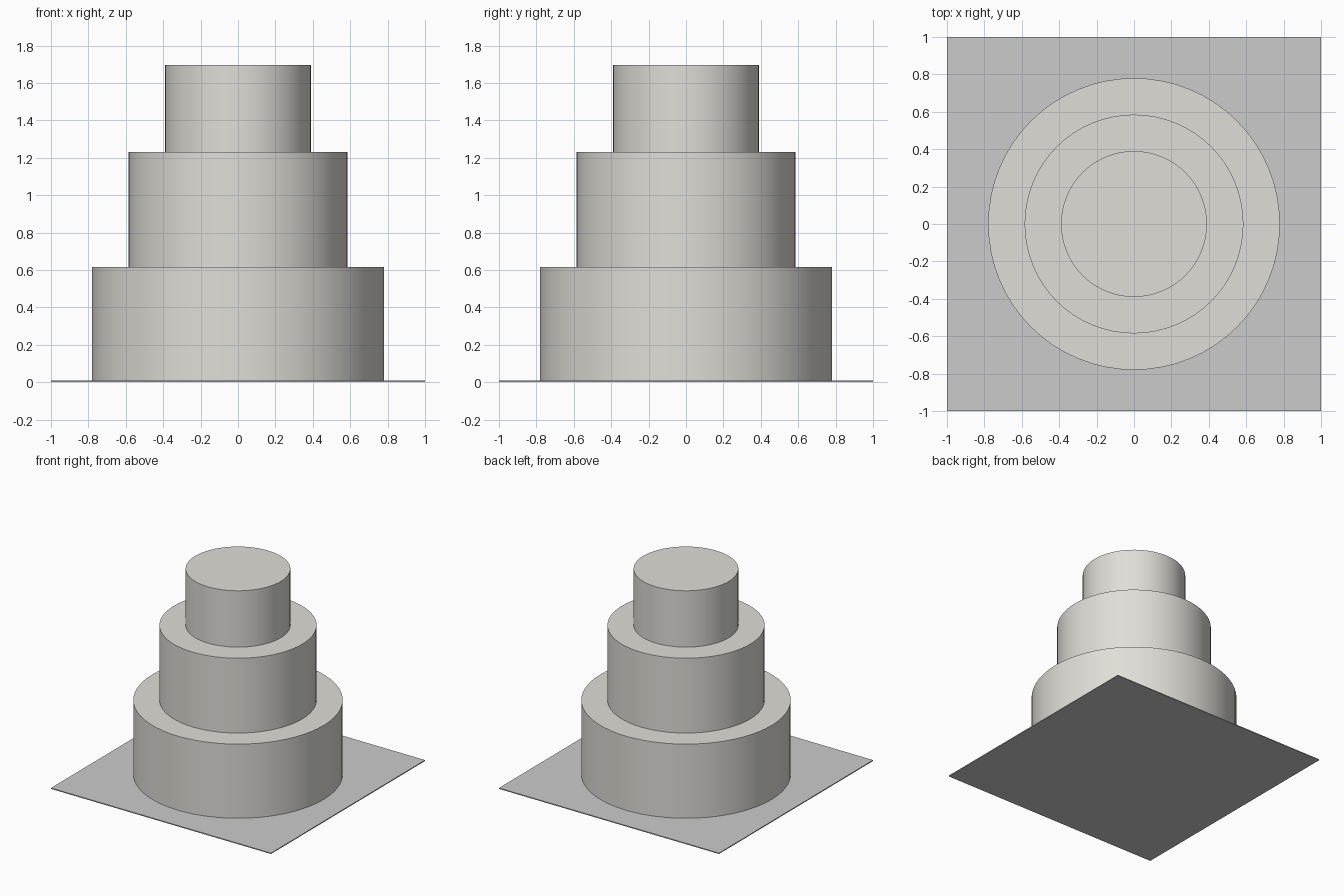
import bpy

if "Cube" in bpy.data.objects:
    bpy.data.objects.remove(bpy.data.objects["Cube"])

# Warm grey for the round tiers
warm = bpy.data.materials.new("warm_grey")
warm.diffuse_color = (0.74, 0.73, 0.68, 1)
warm.use_nodes = True
warm.node_tree.nodes["Principled BSDF"].inputs["Base Color"].default_value = warm.diffuse_color

BOARD = 0.008

# Thin square board
bpy.ops.mesh.primitive_cube_add(size=1, location=(0, 0, BOARD / 2))
board = bpy.context.object
board.name = "base_board"
board.scale = (2, 2, BOARD)
bpy.ops.object.transform_apply(location=False, rotation=False, scale=True)


def tier(name, radius, bottom, top):
    bpy.ops.mesh.primitive_cylinder_add(
        vertices=64, radius=radius, depth=top - bottom,
        location=(0, 0, (bottom + top) / 2))
    obj = bpy.context.object
    obj.name = name
    obj.data.materials.append(warm)
    bpy.ops.object.shade_smooth_by_angle(angle=0.52)


# Three stacked tiers
tier("bottom_tier", 0.78, BOARD, 0.617)
tier("middle_tier", 0.585, 0.617, 1.232)
tier("top_tier", 0.39, 1.232, 1.695)
